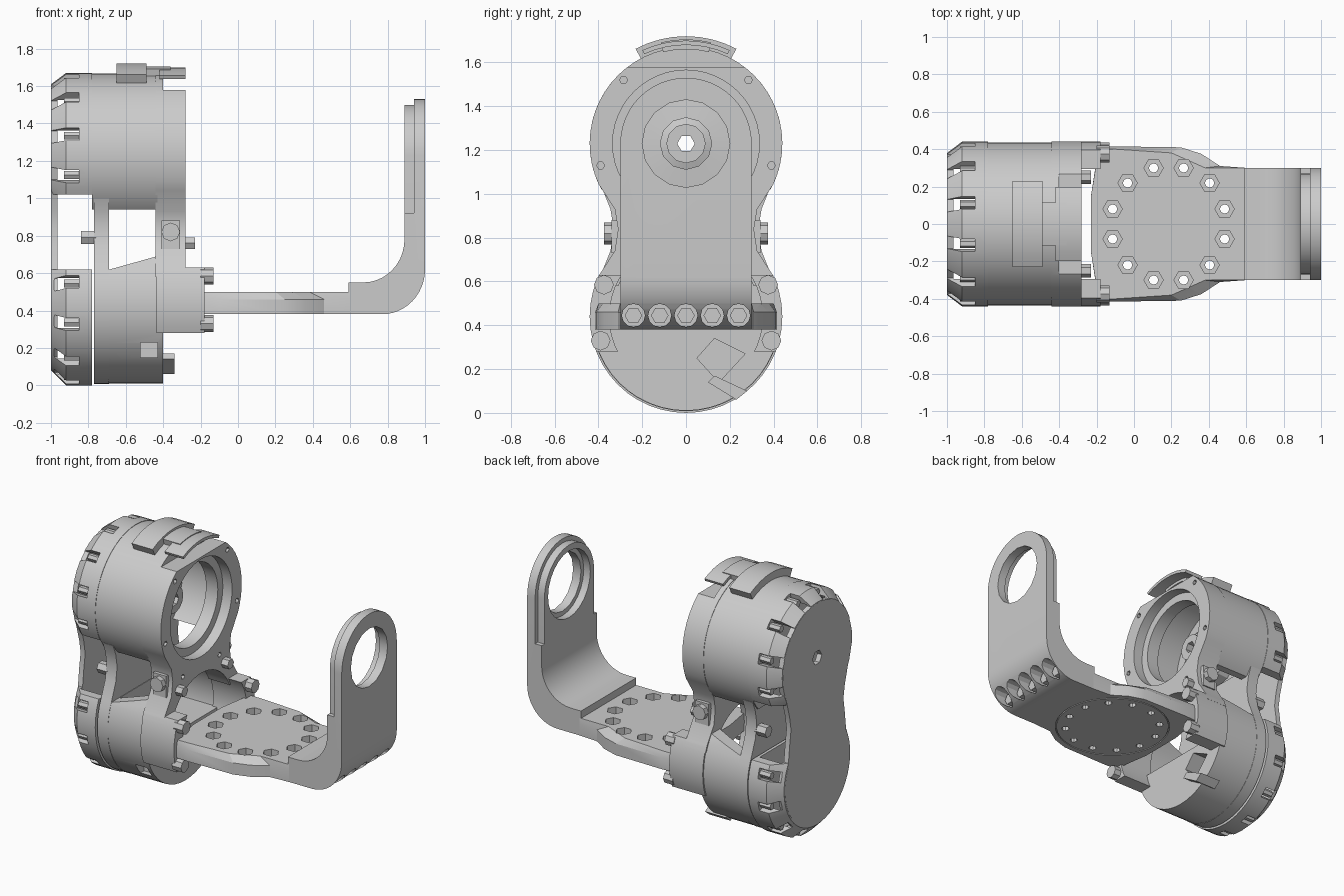
import bpy, bmesh, math
from math import cos, sin, radians

if "Cube" in bpy.data.objects:
    bpy.data.objects.remove(bpy.data.objects["Cube"], do_unlink=True)

grey = bpy.data.materials.new("machined_grey")
grey.use_nodes = True
grey.diffuse_color = (0.6, 0.6, 0.6, 1)
grey.node_tree.nodes["Principled BSDF"].inputs["Base Color"].default_value = (0.6, 0.6, 0.6, 1)

UP, LOW, R = 1.23, 0.44, 0.44      # heights of the two motor axes, housing radius
parts = []


def place(axis, d, p):
    return {"X": (d, p[0], p[1]), "Y": (p[0], d, p[1]), "Z": (p[0], p[1], d)}[axis]


def loft(name, sections, axis="X"):
    """Closed solid through matching outlines, each given as (distance, points)."""
    bm = bmesh.new()
    loops = [[bm.verts.new(place(axis, d, p)) for p in pts] for d, pts in sections]
    n = len(loops[0])
    for a, b in zip(loops, loops[1:]):
        for i in range(n):
            j = (i + 1) % n
            bm.faces.new((a[i], a[j], b[j], b[i]))
    bm.faces.new(loops[0])
    bm.faces.new(loops[-1])
    bmesh.ops.recalc_face_normals(bm, faces=bm.faces)
    mesh = bpy.data.meshes.new(name)
    bm.to_mesh(mesh)
    bm.free()
    mesh.materials.append(grey)
    ob = bpy.data.objects.new(name, mesh)
    bpy.context.collection.objects.link(ob)
    parts.append(ob)
    return ob


def prism(name, pts, a, b, axis="X"):
    return loft(name, [(a, pts), (b, pts)], axis)


def arc(u, v, r, a, b, n, rv=None):
    rv = rv or r
    return [(u + r * cos(radians(a + (b - a) * i / n)),
             v + rv * sin(radians(a + (b - a) * i / n))) for i in range(n + 1)]


def circle(u, v, r, n=48):
    return arc(u, v, r, 0, 360, n)[:-1]


def rect(u0, u1, v0, v1):
    return [(u0, v0), (u1, v0), (u1, v1), (u0, v1)]


def disc(name, y, z, r, a, b, n=48):
    return prism(name, circle(y, z, r, n), a, b)


def cut(ob, tool, op="DIFFERENCE"):
    mod = ob.modifiers.new("cut", "BOOLEAN")
    mod.object, mod.operation, mod.solver = tool, op, "EXACT"
    bpy.context.view_layer.objects.active = ob
    bpy.ops.object.modifier_apply(modifier=mod.name)
    parts.remove(tool)
    bpy.data.objects.remove(tool, do_unlink=True)


def below(z):
    return prism("cutter", rect(-1, 1, -1, z), -2, 2)


def above(z):
    return prism("cutter", rect(-1, 1, z, 3), -2, 2)


def two_lobes(r_up, r_low, neck):
    """Outline of a plate joining both motor axes through a narrow neck."""
    waist = [(neck + 0.015, 0.93), (neck, 0.84), (neck + 0.015, 0.74)]
    left = [(-y, z) for y, z in waist]
    return (arc(0, UP, r_up, -25, 205, 36) + left
            + arc(0, LOW, r_low, 155, 385, 36) + waist[::-1])


# Outer link plates
end_plate = prism("end_plate", two_lobes(0.375, 0.35, 0.285), -1, -0.965)
mid_plate = prism("middle_plate", two_lobes(0.432, 0.432, 0.33), -0.77, -0.69)
cut(mid_plate, above(1.0))

# Hollow end caps with bevelled rims, notches and recessed screws
for label, z, side, rim in (("upper", UP, 1, 0.38), ("lower", LOW, -1, 0.36)):
    cap = loft(label + "_cap", [(-0.999, circle(0, z, rim)), (-0.92, circle(0, z, R)),
                                (-0.78, circle(0, z, R))])
    cut(cap, disc("cutter", 0, z, 0.385, -0.965, -0.8))
    cut(cap, below(1.02) if side > 0 else above(0.62))
    for k in range(12):
        a = radians(15 + 30 * k)
        if sin(a) * side < -0.4:
            continue
        radial, across = (cos(a), sin(a)), (-sin(a), cos(a))
        slot = [(radial[0] * r + across[0] * w, z + radial[1] * r + across[1] * w)
                for r, w in ((0.375, -0.035), (0.5, -0.035), (0.5, 0.035), (0.375, 0.035))]
        cut(cap, prism("cutter", slot, -1.05, -0.85))
        disc(label + "_cap_screw", radial[0] * 0.405, z + radial[1] * 0.405, 0.024, -0.93, -0.84, 6)
    if side > 0:
        cut(cap, disc("cutter", 0, UP, 0.05, -2, 0, 6))
cut(end_plate, disc("cutter", 0, UP, 0.05, -2, 0, 6))

# Upper housing: thin shell, open below and towards the arm
housing = disc("upper_housing", 0, UP, 0.437, -0.78, -0.43)
cut(housing, disc("cutter", 0, UP, 0.4, -0.7, 0))
cut(housing, below(0.94))
cut(housing, disc("cutter", 0, UP, 0.05, -2, 0, 6))
hub = loft("output_hub", [(d, circle(0, UP, r, 12)) for d, r in
                          ((-0.71, 0.24), (-0.62, 0.23), (-0.61, 0.12), (-0.53, 0.12),
                           (-0.52, 0.09), (-0.48, 0.09))])
cut(hub, disc("cutter", 0, UP, 0.04, -2, 0, 6))

# Front plate with bearing seat, neck and pin holes
front = prism("front_plate", two_lobes(R, R, 0.31), -0.44, -0.28)
cut(front, below(0.58))
cut(front, prism("cutter", rect(-1, 1, 1.58, 2), -0.4, 0))
cut(front, disc("cutter", 0, UP, 0.335, -0.35, 0))
cut(front, disc("cutter", 0, UP, 0.28, -1, 0))
cut(front, disc("cutter", 0, LOW, 0.34, -1, 0))
for s in (-1, 1):
    for y, z in ((0.285, 1.52), (0.39, 1.13), (0.2, 0.83)):
        cut(front, disc("cutter", s * y, z, 0.018, -0.33, 0, 6))

# Lower housing: solid below, open trough above, cable slots near the bottom
lower = disc("lower_housing", 0, LOW, 0.43, -0.69, -0.40)
cut(lower, prism("cutter", [(-0.72, 0.61), (-0.38, 0.705), (-0.38, 1), (-0.72, 1)], -1, 1, "Y"))
trough = disc("cutter", 0, LOW, 0.36, -0.685, 0)
cut(trough, below(0.38))
cut(lower, trough)
cut(lower, prism("cutter", [(0.05, 0.25), (0.13, 0.34), (0.27, 0.27), (0.15, 0.14)], -0.52, 0))
cut(lower, prism("cutter", rect(-0.52, -0.43, 0.15, 0.23), -0.6, -0.28, "Y"))
prism("cable_socket", [(0.1, 0.14), (0.13, 0.17), (0.28, 0.1), (0.23, 0.06)], -0.5, -0.34)

# Clamp cheeks holding the arm
clamp = disc("clamp_cheeks", 0, LOW, R, -0.435, -0.18)
cut(clamp, disc("cutter", 0, LOW, 0.35, -1, 0))
cut(clamp, below(0.28))
cut(clamp, above(0.63))
for s in (-1, 1):
    for y, z in ((0.39, 0.33), (0.375, 0.585)):
        disc("clamp_bolt", s * y, z, 0.045, -0.2, -0.13, 8)
    prism("neck_bolt", circle(-0.36, 0.82, 0.05, 8), s * 0.29, s * 0.375, "Y")
    prism("neck_bolt_seat", rect(-0.41, -0.31, 0.73, 0.88), s * 0.28, s * 0.34, "Y")
    disc("neck_screw", s * 0.25, 0.76, 0.035, -0.29, -0.23, 6)
    disc("middle_screw", s * 0.3, 0.79, 0.04, -0.84, -0.76, 6)

# Curved cover and latch on top
for name, r0, r1, half, x0, x1 in (("top_cover", 0.42, 0.49, 28, -0.65, -0.49),
                                   ("top_latch", 0.43, 0.475, 14, -0.5, -0.36),
                                   ("top_latch_bar", 0.45, 0.47, 25, -0.42, -0.28)):
    prism(name, arc(0, UP, r1, 90 - half, 90 + half, 8)
          + arc(0, UP, r0, 90 + half, 90 - half, 8), x0, x1)

# Arm base with bevelled upper edges and a ring of counterbored holes
wide = [(-0.19, 0.41), (-0.1, 0.415), (0.25, 0.41), (0.36, 0.375), (0.46, 0.31), (0.6, 0.3)]
slim = [(-0.19, 0.4), (-0.1, 0.4), (0.2, 0.38), (0.29, 0.34), (0.38, 0.3), (0.6, 0.3)]
lower_edge, upper_edge = ([(-0.23, -0.15), (-0.23, 0.15)] + h + [(x, -y) for x, y in h[::-1]]
                          for h in (wide, slim))
base = loft("arm_base", [(0.38, lower_edge), (0.46, lower_edge), (0.5, upper_edge)], "Z")
cut(base, prism("cutter", circle(0.185, 0, 0.375), 0.3, 0.39, "Z"))
disk = prism("underside_disc", circle(0.185, 0, 0.368), 0.38, 0.4, "Z")
for k in range(12):
    a = radians(15 + 30 * k)
    u, v = 0.185 + 0.31 * cos(a), 0.31 * sin(a)
    cut(base, prism("cutter", circle(u, v, 0.052, 6), 0.43, 0.6, "Z"))
    for ob in (base, disk):
        cut(ob, prism("cutter", circle(u, v, 0.025, 8), 0.2, 0.6, "Z"))

# Upright arm: bent strip with a rounded, pierced end
bend = ([(0.59, 0.38)] + arc(0.77, 0.62, 0.23, -90, 0, 12, 0.24)
        + [(1, 1.53), (0.94, 1.53), (0.94, 0.92), (0.89, 0.92)]
        + arc(0.67, 0.78, 0.22, 0, -90, 10, 0.23) + [(0.59, 0.55)])
arm = prism("upright_arm", bend, -0.3, 0.3, "Y")
cut(arm, prism("cutter", arc(0, UP, 0.3, 0, 180, 24) + [(-0.3, 0), (0.3, 0)], 0, 2), "INTERSECT")
pad = prism("bearing_pad", arc(0, UP, 0.27, 0, 180, 24) + [(-0.27, 0.91), (0.27, 0.91)], 0.89, 0.945)
cut(pad, disc("cutter", 0, UP, 0.23, 0.5, 2, 24))
cut(arm, disc("cutter", 0, UP, 0.2, 0.5, 2, 16))

# Row of sunken bolts in the bend
for k in range(5):
    y = 0.12 * (k - 2)
    cut(arm, disc("cutter", y, 0.445, 0.053, 0.82, 2, 12))
    disc("arm_bolt", y, 0.445, 0.04, 0.8, 0.87, 6)

# Smooth the round surfaces, keep edges crisp
bpy.ops.object.select_all(action="DESELECT")
for ob in parts:
    ob.select_set(True)
bpy.context.view_layer.objects.active = parts[0]
bpy.ops.object.shade_smooth_by_angle(angle=radians(25))
